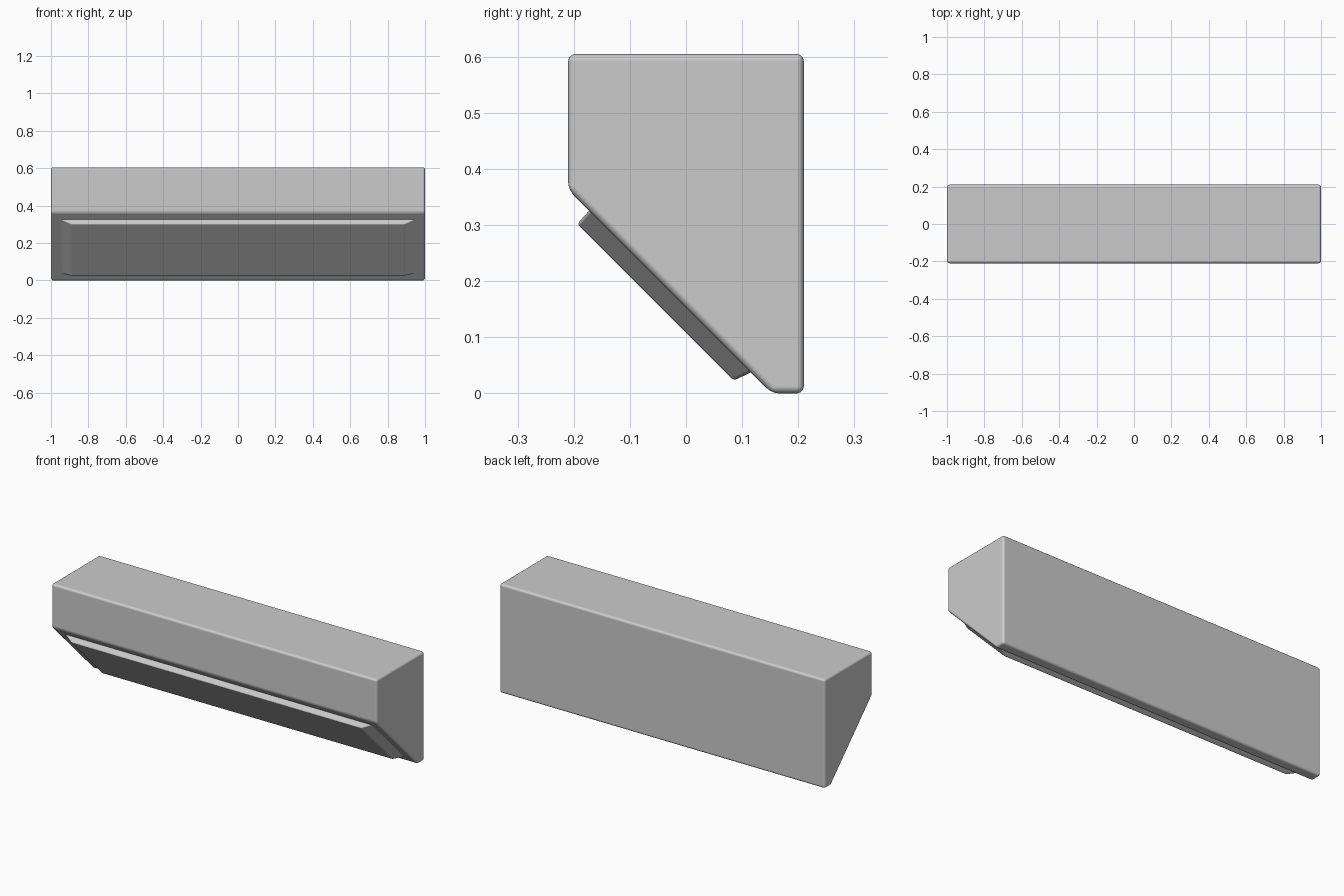
import bpy, bmesh
from mathutils import Vector

if "Cube" in bpy.data.objects:
    bpy.data.objects.remove(bpy.data.objects["Cube"])


def loft(name, ring_a, ring_b, bevel):
    # Closed solid between two matching rings, with rounded edges
    bm = bmesh.new()
    a = [bm.verts.new(p) for p in ring_a]
    b = [bm.verts.new(p) for p in ring_b]
    n = len(a)
    bm.faces.new(a)
    bm.faces.new(b[::-1])
    for i in range(n):
        j = (i + 1) % n
        bm.faces.new((a[j], a[i], b[i], b[j]))
    bmesh.ops.recalc_face_normals(bm, faces=bm.faces)
    me = bpy.data.meshes.new(name)
    bm.to_mesh(me)
    bm.free()
    ob = bpy.data.objects.new(name, me)
    bpy.context.collection.objects.link(ob)
    mod = ob.modifiers.new("rounded_edges", 'BEVEL')
    mod.width = bevel
    mod.segments = 3
    mod.limit_method = 'ANGLE'
    mod.angle_limit = 0.5
    mod.harden_normals = True
    bpy.ops.object.select_all(action='DESELECT')
    ob.select_set(True)
    bpy.context.view_layer.objects.active = ob
    bpy.ops.object.shade_smooth_by_angle(angle=0.7)
    return ob


# Main housing: five-sided profile extruded along x
profile = [(-0.21, 0.605), (-0.21, 0.363), (0.153, 0.0), (0.21, 0.0), (0.21, 0.605)]
loft("housing", [(-1, y, z) for y, z in profile],
     [(1, y, z) for y, z in profile], 0.013)


def slope_ring(half_x, upper, lower):
    # Rectangle on the slanted front, given its upper and lower (y, z)
    return [Vector((sx * half_x, *yz)) for sx, yz in
            ((-1, upper), (1, upper), (1, lower), (-1, lower))]


# Raised slanted panel, tapering outward; base is sunk slightly into the housing
loft("slanted_panel",
     slope_ring(0.955, (-0.168, 0.331), (0.123, 0.041)),
     slope_ring(0.89, (-0.194, 0.302), (0.085, 0.023)), 0.006)
